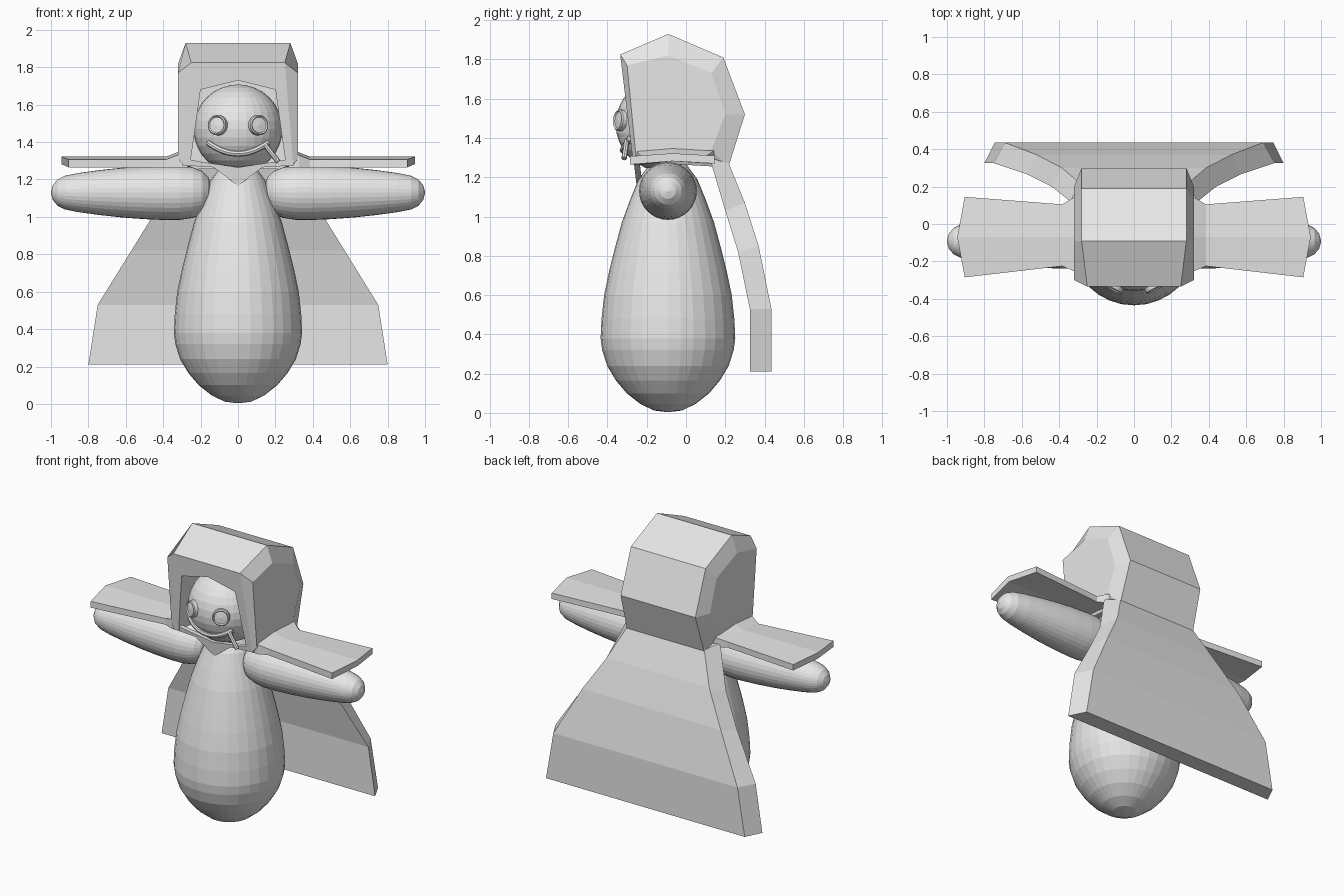
import bpy, bmesh, math
from mathutils import Vector

if "Cube" in bpy.data.objects:
    bpy.data.objects.remove(bpy.data.objects["Cube"])

grey = bpy.data.materials.new("plain_grey")
grey.diffuse_color = (0.8, 0.8, 0.8, 1)
grey.use_nodes = True
grey.node_tree.nodes["Principled BSDF"].inputs["Base Color"].default_value = grey.diffuse_color


def finish(name, bm):
    bmesh.ops.recalc_face_normals(bm, faces=bm.faces)
    me = bpy.data.meshes.new(name)
    bm.to_mesh(me)
    bm.free()
    ob = bpy.data.objects.new(name, me)
    bpy.context.collection.objects.link(ob)
    me.materials.append(grey)
    return ob


def loft(name, rings):
    """Skin equal-length closed rings and cap both ends."""
    bm = bmesh.new()
    vs = [[bm.verts.new(p) for p in r] for r in rings]
    n = len(rings[0])
    for a, b in zip(vs, vs[1:]):
        for i in range(n):
            j = (i + 1) % n
            bm.faces.new((a[i], a[j], b[j], b[i]))
    bm.faces.new(vs[0])
    bm.faces.new(vs[-1])
    return finish(name, bm)


def turned(name, profile, place, n=32):
    """Solid of revolution; place(u, v, t) maps radial u, v and axial t."""
    rings = [[place(r * math.cos(2 * math.pi * i / n), r * math.sin(2 * math.pi * i / n), t)
              for i in range(n)] for r, t in profile]
    return loft(name, rings)


CY = -0.092  # depth of the body axis

# Egg-shaped body
turned("body", [(.004, .004), (.07, .012), (.14, .045), (.21, .1), (.265, .165), (.31, .24),
                (.335, .32), (.343, .38), (.338, .48), (.325, .6), (.30, .72), (.27, .84),
                (.235, .97), (.195, 1.08), (.15, 1.19), (.09, 1.27), (.004, 1.31)],
       lambda u, v, t: (u, CY + v, t))

# Tapered arms
arm = [(.004, .14), (.05, .145), (.085, .16), (.115, .19), (.135, .24), (.146, .31), (.147, .38),
       (.142, .5), (.133, .62), (.12, .74), (.105, .85), (.09, .925), (.07, .965), (.04, .99), (.004, 1.0)]
for s, side in ((-1, "left"), (1, "right")):
    turned("arm_" + side, arm, lambda u, v, t, s=s: (s * t, CY + u, 1.13 + v))

# Head
HC, HR = Vector((0, -.12, 1.47)), .238
bm = bmesh.new()
bmesh.ops.create_uvsphere(bm, u_segments=32, v_segments=16, radius=HR)
bmesh.ops.translate(bm, verts=bm.verts, vec=HC)
finish("head", bm)


def on_head(x, z, lift=0):
    r = HR + lift
    return Vector((x, HC.y - math.sqrt(max(0, r * r - x * x - (z - HC.z) ** 2)), z))


# Round eyes with a raised rim
for s, side in ((-1, "left"), (1, "right")):
    p = on_head(s * .107, 1.49)
    d = (p - HC).normalized()
    q = d.to_track_quat('Z', 'Y')
    turned("eye_" + side, [(.054, -.025), (.054, .015), (.048, .021), (.042, .014), (.004, .018)],
           lambda u, v, t, p=p, q=q: p + q @ Vector((u, v, t)), 24)


def tube(name, pts, r, n=8):
    rings = []
    for i, p in enumerate(pts):
        d = (pts[min(i + 1, len(pts) - 1)] - pts[max(i - 1, 0)]).normalized()
        a = d.cross(Vector((0, 1, 0))).normalized()
        b = d.cross(a)
        rings.append([p + r * (a * math.cos(2 * math.pi * k / n) + b * math.sin(2 * math.pi * k / n))
                      for k in range(n)])
    return loft(name, rings)


# Smile and the small stick at its corner
tube("smile", [on_head(x, 1.338 + 2.3 * x * x, .003) for x in [-.16 + .02 * i for i in range(17)]], .016)
tube("mouth_stick", [on_head(.145, 1.385, .01), Vector((.215, -.315, 1.295))], .014)

# Hood: (y, z, half width) of the outer rim, and (y, z) of the bevelled side
rim = [(-.335, 1.825, .25), (-.09, 1.93, .28), (.19, 1.81, .28), (.3, 1.52, .28),
       (.215, 1.25, .29), (-.27, 1.28, .295)]
cheek = [(-.3, 1.77), (-.09, 1.82), (.13, 1.73), (.2, 1.52), (.13, 1.34), (-.255, 1.31)]
hood = loft("hood", [[(-.32, y, z) for y, z in cheek], [(-x, y, z) for y, z, x in rim],
                     [(x, y, z) for y, z, x in rim], [(.32, y, z) for y, z in cheek]])
# Face opening, cut through the front and the underside
hole = [(-.2, 1.68), (0, 1.73), (.2, 1.68), (.252, 1.31), (.252, 1.1), (-.252, 1.1), (-.252, 1.31)]
cutter = loft("face_opening_cutter", [[(x, y, z) for x, z in hole] for y in (-.6, .11)])
cutter.hide_render = True
mod = hood.modifiers.new("opening", 'BOOLEAN')
mod.operation, mod.solver, mod.object = 'DIFFERENCE', 'EXACT', cutter
bpy.context.view_layer.objects.active = hood
bpy.ops.object.modifier_apply(modifier="opening")
bpy.data.objects.remove(cutter)

# Pointed collar below the chin
band = [(-.3, 1.315), (-.2, 1.295), (0, 1.265), (.2, 1.295), (.3, 1.315), (.3, 1.275), (.13, 1.265),
        (0, 1.165), (-.13, 1.265), (-.3, 1.275)]
loft("collar", [[(x, y - .12 * (z - 1.27), z) for x, z in band] for y in (-.265, -.235)])

# Shoulder flaps with a slight ridge along the middle
# sections: inner-end x, middle x, front y, back y, top z
flaps = [(.27, .27, -.25, .15, 1.36), (.325, .325, -.25, .14, 1.345), (.385, .385, -.225, .105, 1.322),
         (.905, .945, -.285, .145, 1.322)]
for s, side in ((-1, "left"), (1, "right")):
    loft("shoulder_flap_" + side,
         [[(s * x, f, t - .015), (s * m, -.07, t), (s * x, b, t - .012),
           (s * x, b, 1.27), (s * m, -.07, 1.282), (s * x, f, 1.265)] for x, m, f, b, t in flaps])

# Flared cape: inner y, z, half width, then outer y, z, half width
cape = [(.12, 1.30, .34, .218, 1.27, .29), (.2, 1.03, .44, .3, 1.07, .385), (.265, .82, .57, .37, .85, .52),
        (.325, .53, .75, .435, .53, .69), (.325, .21, .8, .435, .21, .745)]
loft("cape", [[(-a, y, z), (a, y, z), (b, yo, zo), (-b, yo, zo)] for y, z, a, yo, zo, b in cape])
